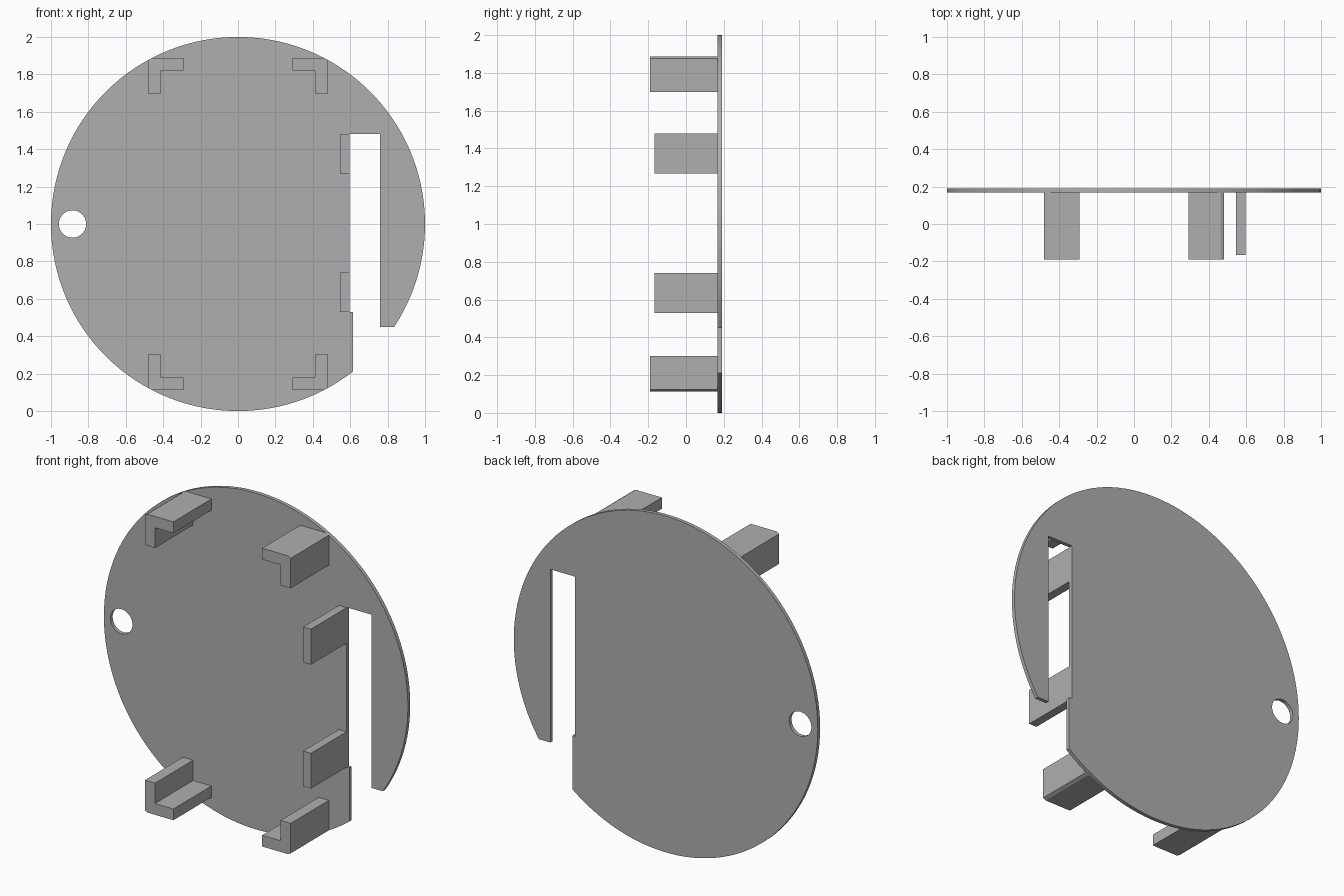
import bpy, bmesh
from math import sin, cos, asin, acos, pi, tau, sqrt

cube = bpy.data.objects.get("Cube")
if cube:
    bpy.data.objects.remove(cube)

grey = bpy.data.materials.new("plain grey")
grey.use_nodes = True
grey.diffuse_color = (0.43, 0.43, 0.43, 1)
grey.node_tree.nodes["Principled BSDF"].inputs["Base Color"].default_value = grey.diffuse_color

BACK, PLATE_FRONT = 0.19, 0.168


def extrude_profile(name, loops, y_front, y_back):
    """Fill x-z outlines (the extra loops are holes) and extrude them along y."""
    bm = bmesh.new()
    edges = []
    for loop in loops:
        verts = [bm.verts.new((x, y_front, z)) for x, z in loop]
        edges += [bm.edges.new((a, b)) for a, b in zip(verts, verts[1:] + verts[:1])]
    bmesh.ops.triangle_fill(bm, edges=edges, use_beauty=True, use_dissolve=False)
    result = bmesh.ops.extrude_face_region(bm, geom=bm.faces[:], use_keep_orig=True)
    moved = [g for g in result["geom"] if isinstance(g, bmesh.types.BMVert)]
    bmesh.ops.translate(bm, verts=moved, vec=(0, y_back - y_front, 0))
    bmesh.ops.recalc_face_normals(bm, faces=bm.faces[:])
    mesh = bpy.data.meshes.new(name)
    bm.to_mesh(mesh)
    bm.free()
    mesh.materials.append(grey)
    obj = bpy.data.objects.new(name, mesh)
    bpy.context.collection.objects.link(obj)
    return obj


def arc(cx, cz, r, start, end, steps):
    return [(cx + r * cos(start + (end - start) * i / steps),
             cz + r * sin(start + (end - start) * i / steps)) for i in range(steps + 1)]


# Round plate with an open slot and a small hole
slot_left, slot_right, step_x = 0.597, 0.76, 0.615
slot_top, step_z, tip_z = 1.48, 0.53, 0.45
rim = arc(0, 1, 1, asin(tip_z - 1), tau - acos(step_x), 120)
slot = [(step_x, step_z), (slot_left, step_z), (slot_left, slot_top),
        (slot_right, slot_top), (slot_right, tip_z)]
hole = arc(-0.885, 1, 0.073, 0, tau, 40)[:-1]
plate = extrude_profile("round_plate", [rim + slot, hole], PLATE_FRONT, BACK)
bpy.ops.object.select_all(action="DESELECT")
plate.select_set(True)
bpy.context.view_layer.objects.active = plate
bpy.ops.object.shade_smooth_by_angle(angle=pi / 6)

# Four corner brackets, outer corner trimmed to the plate's rim
outer_x, outer_z, inner, arm = 0.48, 0.887, 0.067, 0.188
trim_x, trim_z = sqrt(1 - outer_z ** 2), sqrt(1 - outer_x ** 2)
bracket = [(outer_x - arm, outer_z), (trim_x, outer_z), (outer_x, trim_z),
           (outer_x, outer_z - arm), (outer_x - inner, outer_z - arm),
           (outer_x - inner, outer_z - inner), (outer_x - arm, outer_z - inner)]
for side, sx in (("left", 1), ("right", -1)):
    for level, sz in (("upper", 1), ("lower", -1)):
        extrude_profile(f"{level}_{side}_bracket",
                        [[(sx * x, 1 + sz * z) for x, z in bracket]], -BACK, PLATE_FRONT)

# Two flat tabs beside the slot
for level, low, high in (("upper", 1.267, 1.478), ("lower", 0.53, 0.74)):
    extrude_profile(f"{level}_slot_tab",
                    [[(0.546, low), (slot_left, low), (slot_left, high), (0.546, high)]],
                    -0.167, PLATE_FRONT)
